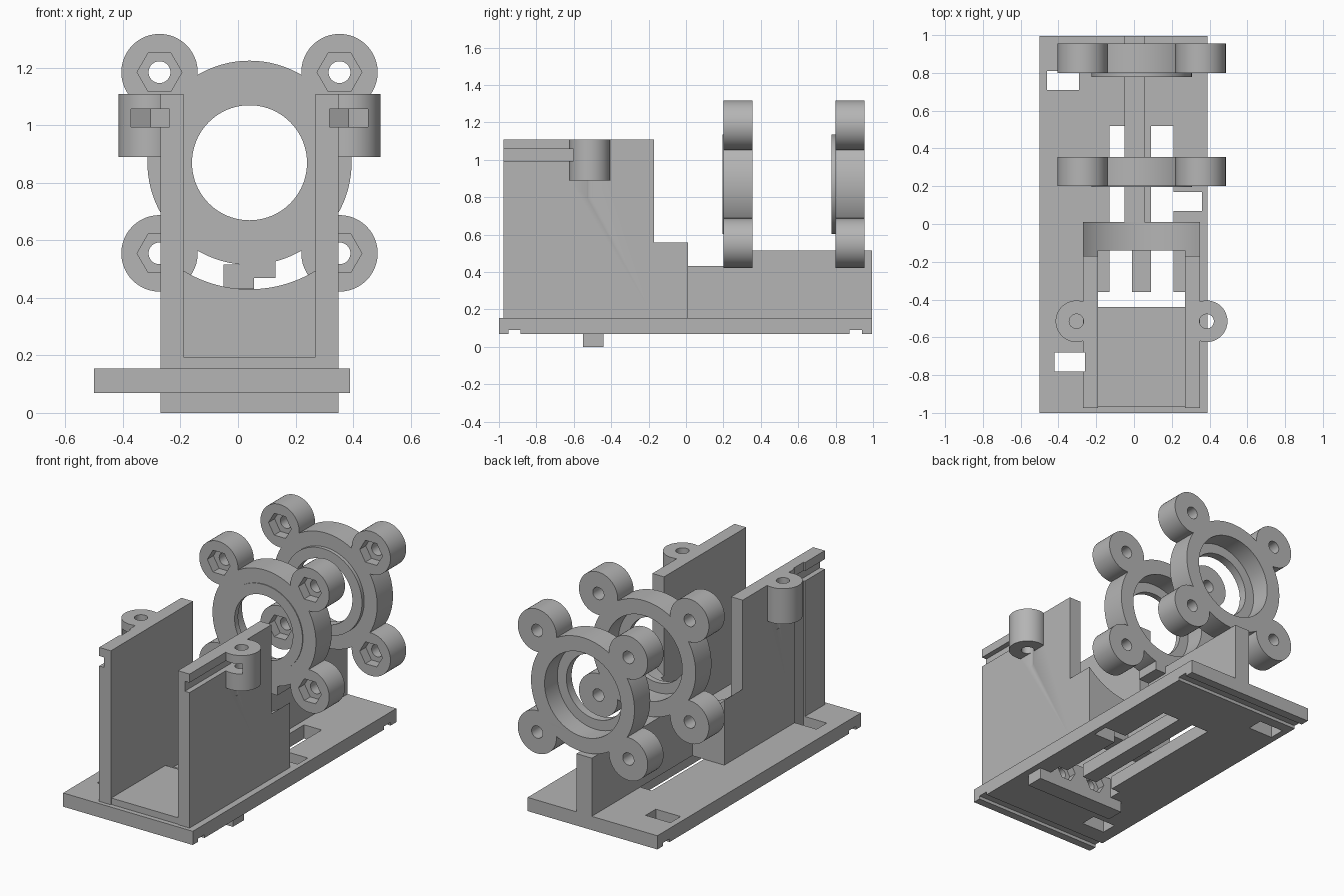
import bpy, bmesh, math
from mathutils import Vector

if "Cube" in bpy.data.objects:
    bpy.data.objects.remove(bpy.data.objects["Cube"])

gray = bpy.data.materials.new("plain_gray")
gray.diffuse_color = (0.46, 0.46, 0.46, 1)
gray.use_nodes = True
gray.node_tree.nodes["Principled BSDF"].inputs["Base Color"].default_value = gray.diffuse_color

CX, CZ = 0.04, 0.87          # optical axis of the rings
AX = {'x': (1, 2, 0), 'y': (0, 2, 1), 'z': (0, 1, 2)}


def prism(name, pts, axis, lo, hi):
    """Extrude a 2D outline along an axis."""
    a, b, c = AX[axis]
    bm = bmesh.new()
    rings = []
    for h in (lo, hi):
        ring = []
        for u, v in pts:
            p = Vector((0, 0, 0))
            p[a], p[b], p[c] = u, v, h
            ring.append(bm.verts.new(p))
        rings.append(ring)
        bm.faces.new(ring)
    n = len(pts)
    for i in range(n):
        j = (i + 1) % n
        bm.faces.new((rings[0][i], rings[0][j], rings[1][j], rings[1][i]))
    bmesh.ops.recalc_face_normals(bm, faces=bm.faces)
    me = bpy.data.meshes.new(name)
    bm.to_mesh(me)
    bm.free()
    me.materials.append(gray)
    ob = bpy.data.objects.new(name, me)
    bpy.context.collection.objects.link(ob)
    return ob


def box(name, x0, x1, y0, y1, z0, z1):
    return prism(name, [(x0, y0), (x1, y0), (x1, y1), (x0, y1)], 'z', z0, z1)


def cyl(name, u, v, r, axis, lo, hi, n=64, phase=0.0):
    pts = [(u + r * math.cos(phase + 2 * math.pi * i / n),
            v + r * math.sin(phase + 2 * math.pi * i / n)) for i in range(n)]
    return prism(name, pts, axis, lo, hi)


def boolean(ob, others, op='DIFFERENCE'):
    """Apply booleans one after the other and remove the helpers."""
    for o in others:
        o.hide_render = True
        m = ob.modifiers.new("bool", 'BOOLEAN')
        m.operation, m.solver, m.object = op, 'EXACT', o
        dg = bpy.context.evaluated_depsgraph_get()
        dg.update()
        me = bpy.data.meshes.new_from_object(ob.evaluated_get(dg))
        ob.modifiers.clear()
        ob.data = me
        bpy.data.objects.remove(o)
    return ob


# base plate: end grooves, long slots, strap holes and a cross opening
plate = box("base_plate", -0.5, 0.39, -1, 0.995, 0.07, 0.155)
strap = (-0.42, -0.26, -0.78, -0.68)
boolean(plate, [
    box("cut", -1, 1, -0.95, -0.885, 0.0, 0.09),
    box("cut", -1, 1, 0.875, 0.94, 0.0, 0.09),
    box("cut", -0.13, -0.01, -0.4, 0.52, 0, 1),
    box("cut", 0.09, 0.21, -0.4, 0.52, 0, 1),
    box("cut", -0.19, 0.27, -0.55, -0.36, 0, 1),
    box("cut", -0.46, -0.29, 0.71, 0.81, 0, 1),
    box("cut", 0.2, 0.36, 0.07, 0.17, 0, 1),
    box("cut", *strap, 0, 1)])

# foot bar and nut block under the tray
box("foot_bar", -0.27, 0.35, -0.55, -0.44, 0, 0.07)
block = box("nut_block", -0.19, 0.27, -0.55, -0.44, 0.07, 0.195)
for x in (CX - 0.11, CX + 0.11):
    boolean(block, [cyl("cut", x, 0.13, 0.068, 'y', -0.49, -0.4, 6),
                    cyl("cut", x, 0.13, 0.035, 'y', -0.6, -0.4, 32)])
box("tray_floor", -0.19, 0.27, -0.97, -0.55, 0.155, 0.195)

# side walls with screw posts and nut slots
for side, x0, x1, px in (("left", -0.27, -0.19, -0.305), ("right", 0.27, 0.35, 0.385)):
    wall = box(side + "_wall", x0, x1, -0.975, -0.17, 0.155, 1.11)
    py = -0.515
    boolean(wall, [cyl("post", px, py, 0.11, 'z', 0.89, 1.11)], 'UNION')
    cuts = [box("cut", px - 0.0675, px + 0.0675, -1.1, py, 0.995, 1.057),
            cyl("cut", px, py, 0.078, 'z', 0.995, 1.057, 6, math.pi / 2),
            cyl("cut", px, py, 0.038, 'z', 0.8, 1.2, 32)]
    if side == "left":
        cuts.append(box("cut", *strap, 0, 2))
    boolean(wall, cuts)

# cradle at the back of the walls, hollowed by a round cut
cradle = prism("cradle", [(-0.27, -0.17), (-0.19, -0.17), (-0.19, -0.14), (0.27, -0.14),
                          (0.27, -0.17), (0.35, -0.17), (0.35, 0.01), (-0.27, 0.01)],
               'z', 0.155, 0.6)
boolean(cradle, [cyl("cut", CX, CZ, 0.44, 'y', -0.3, 0.1, 128)])

# stepped rail carrying the rings
prism("rail", [(0.01, 0.155), (0.995, 0.155), (0.995, 0.516), (0.2, 0.516),
               (0.2, 0.433), (0.01, 0.433)], 'x', -0.05, 0.055)
box("ring_support", 0.055, 0.13, 0.2, 0.355, 0.47, 0.53)

# two rings with a front lip, counterbore and four nut ears
for name, y, lip in (("front_ring", 0.2, 0.005), ("back_ring", 0.8, 0.022)):
    ring = cyl(name, CX, CZ, 0.355, 'y', y, y + 0.155, 96)
    ears = [(CX + sx * 0.313, CZ + sz * 0.315) for sx in (-1, 1) for sz in (-1, 1)]
    boolean(ring, [cyl("ear", u, v, 0.133, 'y', y, y + 0.155, 48) for u, v in ears]
            + [cyl("lip", CX, CZ, 0.266, 'y', y - lip, y + 0.05, 96)], 'UNION')
    boolean(ring, [cyl("cut", CX, CZ, 0.2, 'y', y - 0.1, y + 0.3, 96),
                   cyl("cut", CX, CZ, 0.262, 'y', y + 0.03, y + 0.3, 96)])
    for u, v in ears:
        boolean(ring, [cyl("cut", u, v, 0.078, 'y', y - 0.1, y + 0.06, 6),
                       cyl("cut", u, v, 0.038, 'y', y - 0.1, y + 0.3, 32)])

# smooth the round surfaces, keep the edges sharp
for ob in bpy.context.scene.objects:
    ob.select_set(True)
    bpy.context.view_layer.objects.active = ob
bpy.ops.object.shade_smooth_by_angle(angle=math.radians(30))
